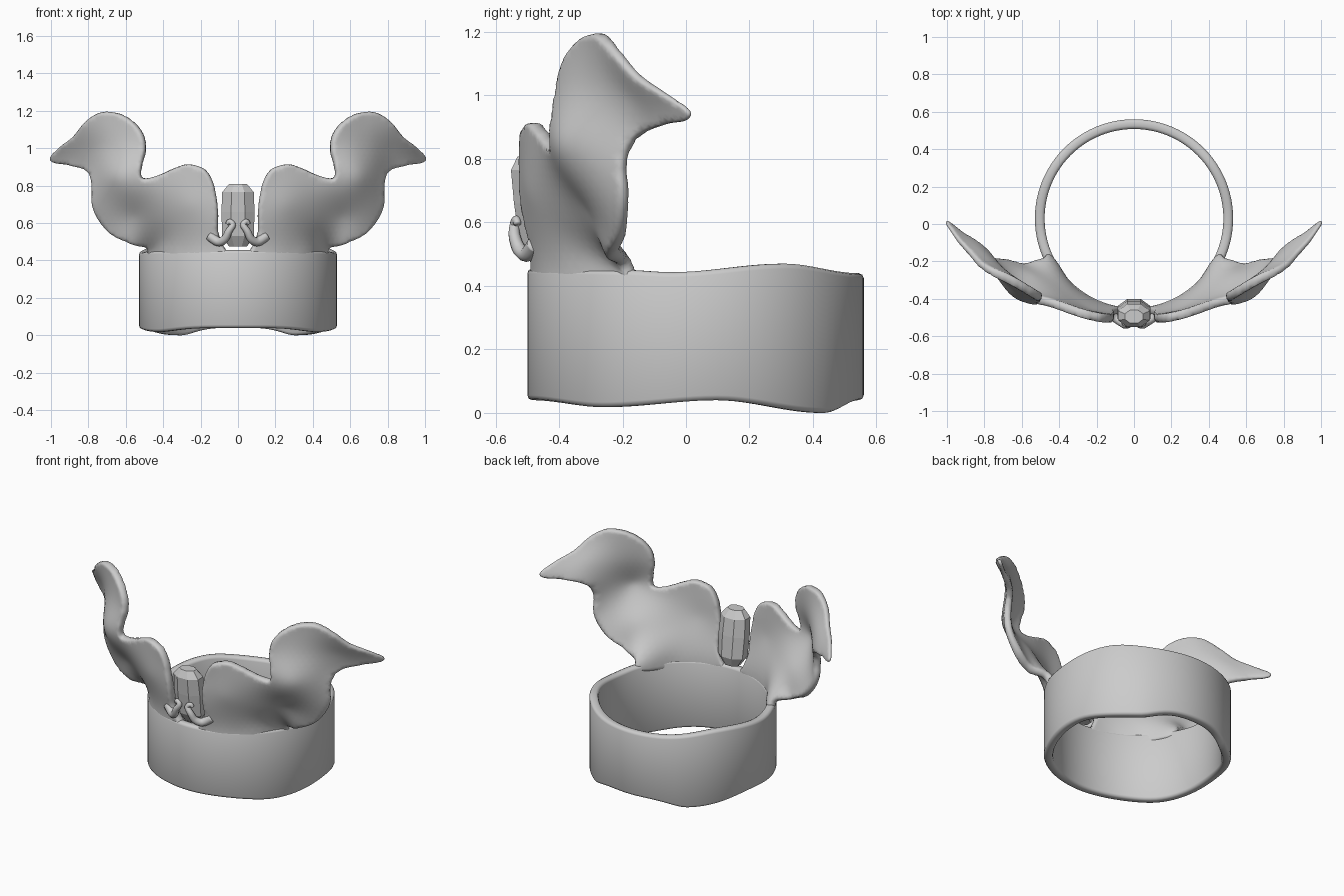
import bpy, bmesh, math
from mathutils import Vector, geometry

if "Cube" in bpy.data.objects:
    bpy.data.objects.remove(bpy.data.objects["Cube"])

CY = 0.03          # ring centre in y
R_OUT, R_IN = 0.53, 0.478


def spline(pts, steps, closed=True):
    """Catmull-Rom through the points."""
    n, out = len(pts), []
    for i in range(n if closed else n - 1):
        p = [Vector(pts[(i + k) % n if closed else min(max(i + k, 0), n - 1)]) for k in (-1, 0, 1, 2)]
        for s in range(steps):
            t = s / steps
            out.append(0.5 * (2 * p[1] + (p[2] - p[0]) * t + (2 * p[0] - 5 * p[1] + 4 * p[2] - p[3]) * t * t
                              + (3 * p[1] - p[0] - 3 * p[2] + p[3]) * t ** 3))
    return out


def ease(table, v):
    """Smooth interpolation in a list of (position, value)."""
    for (a, fa), (b, fb) in zip(table, table[1:]):
        if v <= b:
            t = max(0, (v - a) / (b - a))
            return fa + (fb - fa) * t * t * (3 - 2 * t)
    return table[-1][1]


def make(name, bm, smooth=True):
    bmesh.ops.recalc_face_normals(bm, faces=bm.faces)
    me = bpy.data.meshes.new(name)
    bm.to_mesh(me)
    bm.free()
    for p in me.polygons:
        p.use_smooth = smooth
    ob = bpy.data.objects.new(name, me)
    bpy.context.collection.objects.link(ob)
    return ob


def mirror(ob):
    m = ob.modifiers.new("mirror", 'MIRROR')
    m.use_clip = False
    m.use_mirror_merge = False


# Ring band with wavy rims and rounded edges
bottom = [(-0.5, 0.04), (-0.27, 0.018), (0.1, 0.04), (0.45, 0.0), (0.56, 0.04)]
top = [(-0.5, 0.455), (-0.2, 0.45), (-0.05, 0.443), (0.32, 0.47), (0.56, 0.44)]
bm = bmesh.new()
rings, N = [], 96
c = 0.016
for i in range(N):
    a = 2 * math.pi * i / N
    yo = CY + R_OUT * math.sin(a)
    zb, zt = ease(bottom, yo), ease(top, yo)
    sec = [(R_OUT - c, zb), (R_OUT - c * .3, zb + c * .3), (R_OUT, zb + c), (R_OUT, zt - c),
           (R_OUT - c * .3, zt - c * .3), (R_OUT - c, zt), (R_IN + c, zt), (R_IN + c * .3, zt - c * .3),
           (R_IN, zt - c), (R_IN, zb + c), (R_IN + c * .3, zb + c * .3), (R_IN + c, zb)]
    rings.append([bm.verts.new((r * math.cos(a), CY + r * math.sin(a), z)) for r, z in sec])
for i in range(N):
    p, q = rings[i], rings[(i + 1) % N]
    for k in range(12):
        bm.faces.new((p[k], q[k], q[(k + 1) % 12], p[(k + 1) % 12]))
make("ring_band", bm)

# Wing: outline seen from the front (x, z)
outline = [(0.06, 0.42), (0.25, 0.40), (0.455, 0.41), (0.485, 0.47), (0.57, 0.49), (0.69, 0.555), (0.77, 0.67),
           (0.775, 0.80), (0.80, 0.875), (0.90, 0.908), (0.98, 0.92), (1.005, 0.952), (0.95, 1.01), (0.885, 1.06),
           (0.82, 1.14), (0.75, 1.187), (0.68, 1.195), (0.59, 1.165), (0.515, 1.09), (0.493, 1.0), (0.515, 0.90),
           (0.51, 0.84), (0.43, 0.855), (0.35, 0.89), (0.27, 0.915), (0.18, 0.89), (0.13, 0.81), (0.107, 0.68),
           (0.105, 0.55), (0.08, 0.48)]
# Depth control points (x, z, y)
R = (R_OUT + R_IN) / 2
depth = [(x, z, CY - math.sqrt(R * R - x * x)) for x in (0.04, 0.16, 0.28, 0.38, 0.46) for z in (0.38, 0.45)]
depth += [(0.11, 0.6, -0.49), (0.13, 0.8, -0.505), (0.27, 0.91, -0.48), (0.25, 0.7, -0.475), (0.4, 0.85, -0.435),
          (0.4, 0.62, -0.36), (0.51, 0.84, -0.41), (0.5, 0.5, -0.215), (0.57, 0.49, -0.23), (0.69, 0.55, -0.20),
          (0.55, 0.65, -0.29), (0.77, 0.68, -0.19), (0.775, 0.8, -0.19), (0.64, 0.85, -0.37), (0.8, 0.88, -0.14),
          (0.9, 0.91, -0.065), (1.0, 0.945, 0.01), (0.95, 1.01, -0.075), (0.885, 1.06, -0.15), (0.82, 1.14, -0.22),
          (0.68, 1.19, -0.29), (0.53, 1.1, -0.375), (0.5, 1.0, -0.395), (0.66, 1.0, -0.30), (0.8, 1.0, -0.17)]


def tps(a):
    return 0 if a < 1e-9 else a * math.log(a)


def solve(A, b):
    n = len(b)
    M = [r[:] + [v] for r, v in zip(A, b)]
    for i in range(n):
        p = max(range(i, n), key=lambda k: abs(M[k][i]))
        M[i], M[p] = M[p], M[i]
        for k in range(n):
            if k != i and M[k][i]:
                f = M[k][i] / M[i][i]
                M[k] = [u - f * v for u, v in zip(M[k], M[i])]
    return [M[i][n] / M[i][i] for i in range(n)]


A = [[tps((p[0] - q[0]) ** 2 + (p[1] - q[1]) ** 2) + (0.002 if p is q else 0) for q in depth]
     + [1, p[0], p[1]] for p in depth]
A += [[f(q) for q in depth] + [0, 0, 0] for f in (lambda q: 1, lambda q: q[0], lambda q: q[1])]
W = solve(A, [p[2] for p in depth] + [0, 0, 0])


def wing_y(x, z):
    return sum(w * tps((x - q[0]) ** 2 + (z - q[1]) ** 2) for w, q in zip(W, depth)) + W[-3] + W[-2] * x + W[-1] * z


edge = spline(outline, 4)
grid = []
for j in range(30):
    for i in range(36):
        p = Vector((0.03 + (i + 0.5 * (j % 2)) * 0.028, 0.40 + j * 0.0275))
        if min((p - e).length for e in edge) > 0.018:
            grid.append(p)
res = geometry.delaunay_2d_cdt(edge + grid, [], [list(range(len(edge)))], 1, 1e-5)
bm = bmesh.new()
vs = [bm.verts.new((p.x, wing_y(p.x, p.y), p.y)) for p in res[0]]
for f in res[2]:
    bm.faces.new([vs[k] for k in f])
bmesh.ops.delete(bm, geom=[v for v in bm.verts if not v.link_faces], context='VERTS')
wing = make("wing", bm)
group = wing.vertex_groups.new(name="thickness")
for v in wing.data.vertices:
    group.add([v.index], max(0.4, min(1, 1.0 - (v.co.x - 0.7) * 2)), 'REPLACE')
m = wing.modifiers.new("thickness", 'SOLIDIFY')
m.thickness, m.offset, m.vertex_group = 0.048, 0, "thickness"
m = wing.modifiers.new("smooth", 'SUBSURF')
m.levels = m.render_levels = 1
mirror(wing)

# Curled claws holding the crystal
path = spline([(0.15, -0.475, 0.53), (0.105, -0.50, 0.50), (0.07, -0.525, 0.515), (0.05, -0.54, 0.555),
               (0.028, -0.54, 0.59), (0.045, -0.535, 0.608), (0.058, -0.53, 0.592)], 6, False)
bm = bmesh.new()
loops = []
for i, p in enumerate(path):
    t = (path[min(i + 1, len(path) - 1)] - path[max(i - 1, 0)]).normalized()
    u = t.cross(Vector((0, 1, 0))).normalized()
    w = t.cross(u)
    r = 0.027 - 0.016 * i / len(path)
    loops.append([bm.verts.new(p + r * (u * math.cos(k * math.pi / 5) + w * math.sin(k * math.pi / 5)))
                  for k in range(10)])
for p, q in zip(loops, loops[1:]):
    for k in range(10):
        bm.faces.new((p[k], p[(k + 1) % 10], q[(k + 1) % 10], q[k]))
bm.faces.new(loops[0])
bm.faces.new(loops[-1])
mirror(make("claw", bm))

# Faceted crystal, leaning slightly forward
bm = bmesh.new()
loops = []
for z, s in ((0.475, 0.55), (0.53, 0.95), (0.66, 1.0), (0.765, 0.95), (0.808, 0.55)):
    yc = -0.455 - 0.12 * (z - 0.475)
    loops.append([bm.verts.new((0.096 * s * math.cos((k + .5) * math.pi / 4),
                                yc + 0.07 * s * math.sin((k + .5) * math.pi / 4), z)) for k in range(8)])
for p, q in zip(loops, loops[1:]):
    for k in range(8):
        bm.faces.new((p[k], p[(k + 1) % 8], q[(k + 1) % 8], q[k]))
bm.faces.new(loops[0])
bm.faces.new(loops[-1])
make("crystal", bm, smooth=False)
